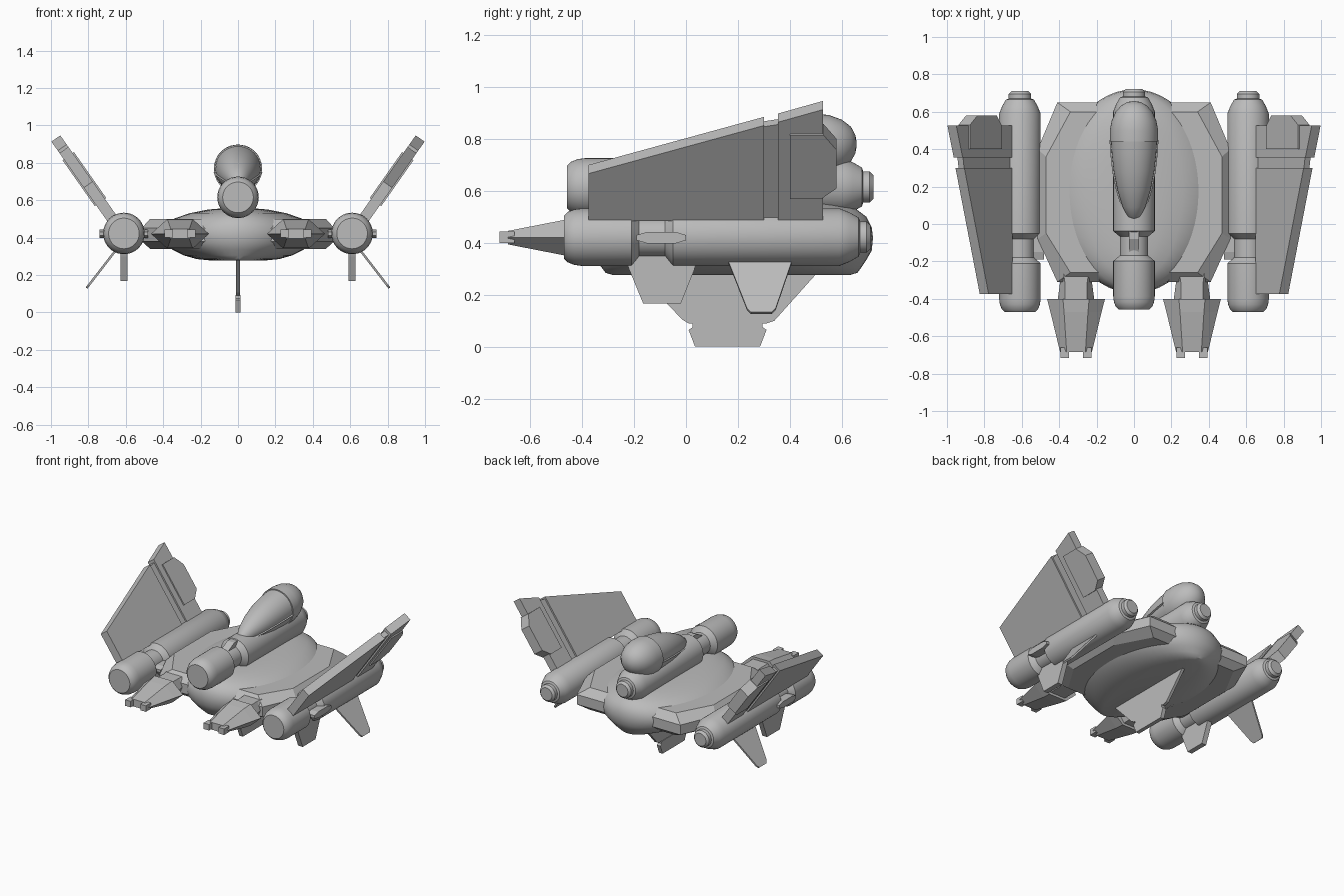
import bpy, bmesh, math
from mathutils import Vector

cube = bpy.data.objects.get("Cube")
if cube:
    bpy.data.objects.remove(cube, do_unlink=True)

grey = bpy.data.materials.new("hull grey")
grey.use_nodes = True
COLOUR = (0.5, 0.5, 0.5, 1)
grey.diffuse_color = COLOUR
grey.node_tree.nodes["Principled BSDF"].inputs["Base Color"].default_value = COLOUR


def loft(name, rings, smooth=None):
    """Skin a list of equal-length closed rings and cap both ends."""
    bm = bmesh.new()
    rows = [[bm.verts.new(p) for p in ring] for ring in rings]
    n = len(rows[0])
    for a, b in zip(rows, rows[1:]):
        for i in range(n):
            j = (i + 1) % n
            bm.faces.new((a[i], a[j], b[j], b[i]))
    bm.faces.new(rows[0])
    bm.faces.new(rows[-1])
    bmesh.ops.recalc_face_normals(bm, faces=bm.faces)
    mesh = bpy.data.meshes.new(name)
    bm.to_mesh(mesh)
    bm.free()
    mesh.materials.append(grey)
    obj = bpy.data.objects.new(name, mesh)
    bpy.context.collection.objects.link(obj)
    if smooth:
        bpy.ops.object.select_all(action='DESELECT')
        obj.select_set(True)
        bpy.context.view_layer.objects.active = obj
        bpy.ops.object.shade_smooth_by_angle(angle=math.radians(smooth))
    return obj


def circle(n):
    return [(math.cos(2 * math.pi * i / n), math.sin(2 * math.pi * i / n)) for i in range(n)]


def tube(name, x, profile, z=0.0, flat=1.0, smooth=28):
    """Round body along y; profile entries are (y, radius, z offset)."""
    rings = [[(x + r * c, y, z + dz + r * s * flat) for c, s in circle(40)]
             for y, r, dz in profile]
    return loft(name, rings, smooth)


def prism(name, poly, origin, up, thick, side=1):
    """Plate outlined by (y, height along up), thickened across."""
    up = Vector((up[0] * side, 0, up[1])).normalized()
    across = Vector((up.z, 0, -up.x)) * thick / 2
    base = Vector((origin[0] * side, 0, origin[1]))
    flat = [base + Vector((0, y, 0)) + up * w for y, w in poly]
    return loft(name, [[p - across for p in flat], [p + across for p in flat]])


def box(name, lo, hi):
    (x0, y0, z0), (x1, y1, z1) = lo, hi
    return loft(name, [[(x0, y0, z), (x1, y0, z), (x1, y1, z), (x0, y1, z)] for z in (z0, z1)])


# Bevelled octagonal hull plate
def octagon(x_end, x_side, backs, fronts, z):
    half = [(x_end, backs[0]), (x_side, backs[1]), (x_side, fronts[1]), (x_end, fronts[0])]
    return [(x, y, z) for x, y in half] + [(-x, y, z) for x, y in reversed(half)]


inner = (0.34, 0.47, (0.60, 0.36), (-0.26, -0.05))
outer = (0.41, 0.515, (0.65, 0.40), (-0.31, -0.08))
loft("hull_plate", [octagon(*inner, 0.34), octagon(*outer, 0.38),
                    octagon(*outer, 0.45), octagon(*inner, 0.50)])

# Rounded central body: (z, half width, half length)
body = [(0.277, 0.14, 0.46), (0.285, 0.22, 0.485), (0.305, 0.29, 0.50), (0.335, 0.35, 0.52),
        (0.37, 0.395, 0.54), (0.42, 0.41, 0.545), (0.46, 0.395, 0.54), (0.50, 0.345, 0.52),
        (0.53, 0.26, 0.48), (0.55, 0.16, 0.42), (0.558, 0.06, 0.34)]
loft("central_body", [[(a * c, 0.175 + b * s, z) for c, s in circle(56)]
                      for z, a, b in body], 35)

# Engine tube profile shared by the three pods
POD = [(-0.47, 0.082, 0), (-0.455, 0.097, 0), (-0.43, 0.107, 0), (-0.40, 0.111, 0),
       (-0.21, 0.111, 0), (-0.18, 0.075, 0), (-0.08, 0.075, 0), (-0.05, 0.111, 0),
       (0.59, 0.111, 0), (0.63, 0.095, 0), (0.665, 0.075, 0), (0.67, 0.06, 0),
       (0.695, 0.06, 0), (0.71, 0.045, 0)]

tube("centre_pod", 0, [(y + 0.012, r, dz) for y, r, dz in POD], 0.615)
prism("centre_pod_rib", [(-0.16, 0), (0.03, 0), (0.03, 0.11), (-0.08, 0.11), (-0.16, 0.07)],
      (0, 0.61), (0, 1), 0.055)

# Teardrop canopy with rim and rear shell
tear = [(0.02, 0.012, 0.70), (0.04, 0.035, 0.705), (0.09, 0.06, 0.718), (0.18, 0.088, 0.735),
        (0.28, 0.108, 0.75), (0.38, 0.119, 0.76), (0.45, 0.123, 0.766)]
shell = [(0.44, 0.129, 0.766), (0.50, 0.129, 0.768), (0.55, 0.12, 0.772), (0.60, 0.098, 0.776),
         (0.635, 0.067, 0.78), (0.652, 0.035, 0.78), (0.657, 0.008, 0.78)]
tube("canopy", 0, tear)
tube("canopy_rear_shell", 0, shell)
tube("canopy_rim", 0, [(y, r + 0.008, z - 0.02) for y, r, z in tear], 0, 0.08)

# Central keel and skid
prism("keel_fin", [(-0.19, 0.29), (0.51, 0.29), (0.34, 0.10), (0.31, 0.09),
                   (0.01, 0.09), (-0.015, 0.105)], (0, 0), (0, 1), 0.02)
prism("keel_skid", [(0.025, 0.092), (0.295, 0.092), (0.295, 0.075), (0.31, 0.065), (0.285, 0),
                    (0.035, 0), (0.01, 0.065), (0.025, 0.075)], (0, 0), (0, 1), 0.028)

WING_BASE, WING_UP = (0.672, 0.5), (0.575, 0.818)
for side, label in ((1, "left"), (-1, "right")):
    # Side engine, its collar strip and hull mount
    tube(label + "_engine", 0.61 * side, POD, 0.422)
    strip = [(-0.19, 0.41), (-0.19, 0.43), (-0.15, 0.442), (-0.04, 0.442),
             (0.0, 0.43), (0.0, 0.41), (-0.04, 0.398), (-0.15, 0.398)]
    loft(label + "_engine_strip", [[(x * side, y, z) for y, z in strip] for x in (0.48, 0.74)])
    box(label + "_engine_mount", (min(0.45 * side, 0.56 * side), -0.02, 0.385),
        (max(0.45 * side, 0.56 * side), 0.38, 0.455))

    # Canted wing: main panel, recessed groove, rear panel and trailing flap
    for part, poly, thick in (
            ("wing", [(-0.375, 0), (0.30, 0), (0.30, 0.45), (-0.375, 0.224)], 0.058),
            ("wing_groove", [(0.29, 0), (0.37, 0), (0.37, 0.45), (0.29, 0.435)], 0.036),
            ("wing_rear", [(0.355, 0), (0.527, 0), (0.527, 0.525), (0.355, 0.466)], 0.058),
            ("wing_flap", [(0.40, 0.11), (0.52, 0.11), (0.58, 0.16), (0.58, 0.34),
                           (0.53, 0.41), (0.40, 0.41)], 0.075)):
        prism(f"{label}_{part}", poly, WING_BASE, WING_UP, thick, side)

    # Lower fins
    prism(label + "_lower_fin", [(-0.24, 0.36), (0.05, 0.36), (0.03, 0.29), (-0.02, 0.167),
                                 (-0.165, 0.167), (-0.22, 0.30)], (0.61, 0), (0, 1), 0.036, side)
    prism(label + "_canted_fin", [(0.16, 0), (0.41, 0), (0.345, 0.24), (0.33, 0.258),
                                  (0.25, 0.258), (0.235, 0.24)],
          (0.652, 0.334), (0.61, -0.79), 0.012, side)

    # Front prong: neck, tapered hexagonal head and two tines
    def hexagon(y, wide, top, height):
        return [(0.31 * side + x, y, 0.42 + z) for x, z in (
            (wide, 0), (top, height), (-top, height), (-wide, 0), (-top, -height), (top, -height))]

    loft(label + "_prong_neck", [hexagon(-0.24, 0.11, 0.07, 0.06), hexagon(-0.31, 0.085, 0.06, 0.06),
                                 hexagon(-0.42, 0.10, 0.06, 0.06)])
    loft(label + "_prong", [hexagon(-0.40, 0.155, 0.07, 0.077), hexagon(-0.47, 0.137, 0.064, 0.068),
                            hexagon(-0.685, 0.085, 0.05, 0.026)])
    for s in (-1, 1):
        cx = 0.31 * side + s * 0.06
        box(f"{label}_tine_{'outer' if s == side else 'inner'}",
            (cx - 0.022, -0.717, 0.4), (cx + 0.022, -0.66, 0.443))
